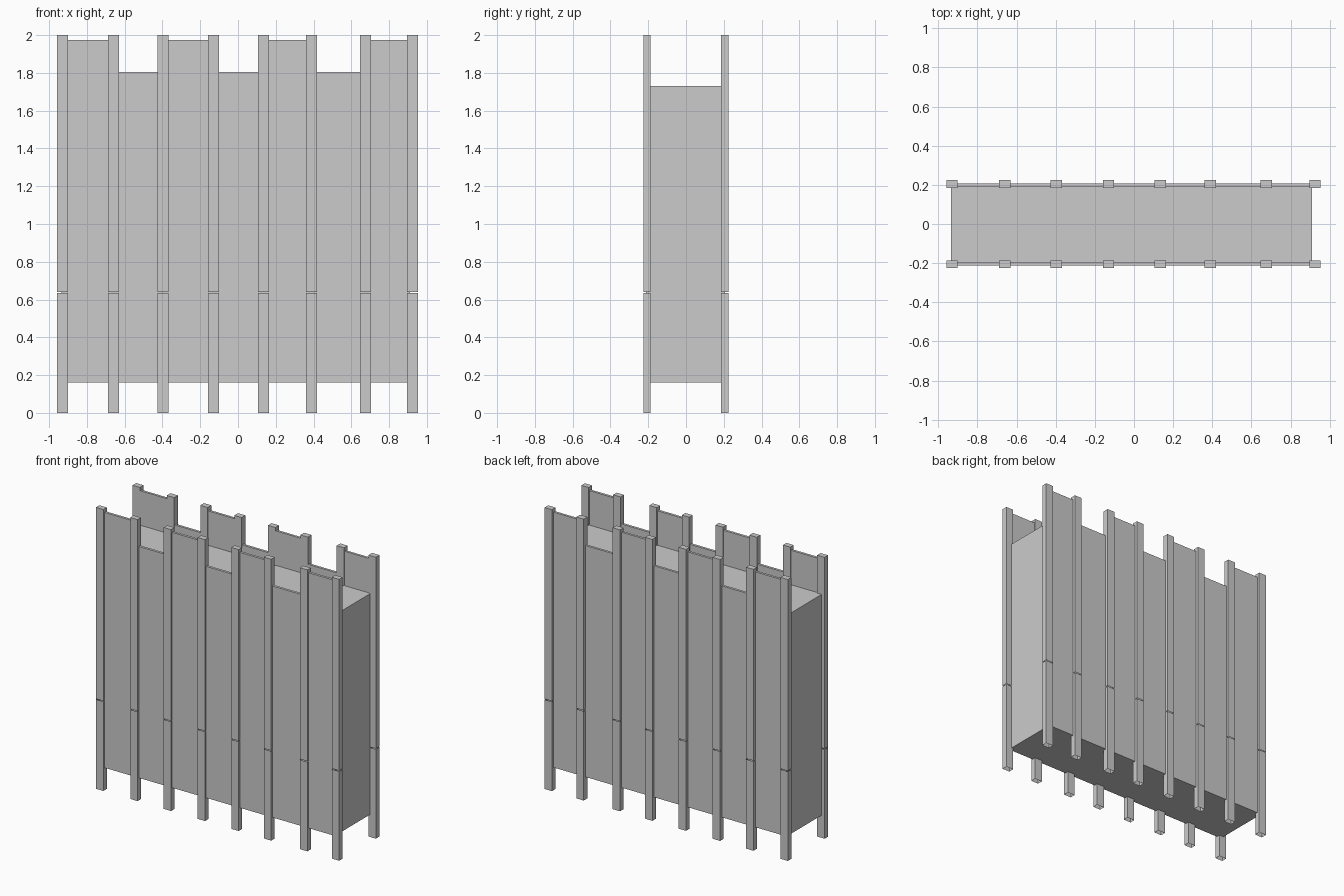
import bpy, bmesh

if "Cube" in bpy.data.objects:
    bpy.data.objects.remove(bpy.data.objects["Cube"])

POSTS = [-0.93, -0.66, -0.397, -0.13, 0.135, 0.39, 0.675, 0.925]
X0, X1 = -0.935, 0.91
FLOOR, DECK, LOW, HIGH = 0.16, 1.73, 1.805, 1.975


def finish(name, bm):
    bmesh.ops.remove_doubles(bm, verts=bm.verts, dist=1e-5)
    bmesh.ops.recalc_face_normals(bm, faces=bm.faces)
    mesh = bpy.data.meshes.new(name)
    bm.to_mesh(mesh)
    bm.free()
    obj = bpy.data.objects.new(name, mesh)
    bpy.context.collection.objects.link(obj)
    return obj


def face(bm, pts):
    return bm.faces.new([bm.verts.new(p) for p in pts])


def tube(bm, x, y0, y1, z0, z1, capped):
    # square post segment, open underneath
    a, b = x - 0.029, x + 0.029
    ring = [(a, y0), (b, y0), (b, y1), (a, y1)]
    for i in range(4):
        p, q = ring[i], ring[(i + 1) % 4]
        face(bm, [(*p, z0), (*q, z0), (*q, z1), (*p, z1)])
    if capped:
        face(bm, [(*p, z1) for p in ring])


# stepped top outline: high between each pair of posts, low in the gaps
xs = [X0] + POSTS[1:-1] + [X1]
outline = []
for i in range(len(xs) - 1):
    z = HIGH if i % 2 == 0 else LOW
    outline += [(xs[i], z), (xs[i + 1], z)]


def parapet_wall(name, y_out, y_in):
    bm = bmesh.new()
    # outer face down to the floor, inner face down to the deck
    for y, z in ((y_out, FLOOR), (y_in, DECK)):
        face(bm, [(X0, y, z)] + [(px, y, pz) for px, pz in outline] + [(X1, y, z)])
    # top edge and ends
    path = [(X0, DECK)] + outline + [(X1, DECK)]
    for (xa, za), (xb, zb) in zip(path, path[1:]):
        face(bm, [(xa, y_out, za), (xb, y_out, zb), (xb, y_in, zb), (xa, y_in, za)])
    finish(name, bm)


parapet_wall("front_wall", -0.213, -0.195)
parapet_wall("back_wall", 0.206, 0.189)

# end panels, underside and deck between the walls
bm = bmesh.new()
loop = [(X0, FLOOR), (X1, FLOOR), (X1, DECK), (X0, DECK)]
for i in range(4):
    (xa, za), (xb, zb) = loop[i], loop[(i + 1) % 4]
    face(bm, [(xa, -0.213, za), (xb, -0.213, zb), (xb, 0.206, zb), (xa, 0.206, za)])
finish("body_shell", bm)

# posts, each in a lower and an upper length
for side, y0, y1 in (("front", -0.226, -0.187), ("back", 0.185, 0.226)):
    bm = bmesh.new()
    for x in POSTS:
        tube(bm, x, y0, y1, 0, 0.635, False)
        tube(bm, x, y0, y1, 0.64, 2.0, True)
    finish(side + "_posts", bm)
